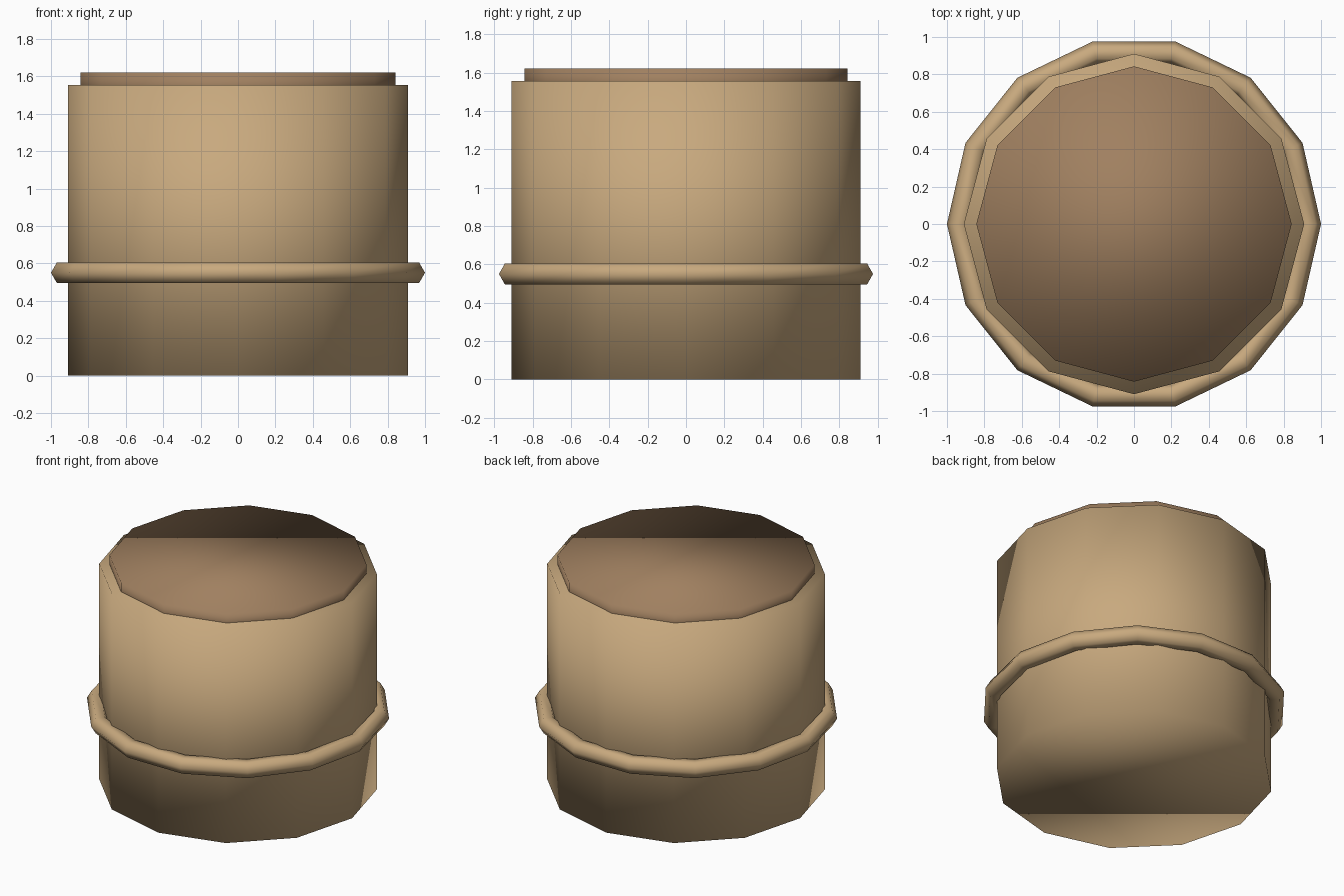
import bpy

cube = bpy.data.objects.get("Cube")
if cube:
    bpy.data.objects.remove(cube, do_unlink=True)


def make_material(name, rgb):
    mat = bpy.data.materials.new(name)
    mat.use_nodes = True
    color = (*rgb, 1.0)
    mat.diffuse_color = color
    mat.node_tree.nodes["Principled BSDF"].inputs["Base Color"].default_value = color
    return mat


def finish(name, mat):
    # Fully smooth shading, caps included
    obj = bpy.context.object
    obj.name = name
    obj.data.materials.append(mat)
    bpy.ops.object.shade_smooth()
    return obj


def drum(name, radius, bottom, top, mat):
    bpy.ops.mesh.primitive_cylinder_add(
        vertices=12, radius=radius, depth=top - bottom,
        location=(0, 0, (top + bottom) / 2))
    return finish(name, mat)


tan = make_material("tan", (0.578, 0.397, 0.209))
brown = make_material("brown", (0.352, 0.216, 0.117))

# Main body and the slightly raised lid
drum("body", 0.91, 0.0, 1.555, tan)
drum("lid", 0.843, 1.48, 1.62, brown)

# Hoop around the lower body
bpy.ops.mesh.primitive_torus_add(
    major_segments=14, minor_segments=6,
    major_radius=0.938, minor_radius=0.062, location=(0, 0, 0.55))
finish("hoop", tan)
